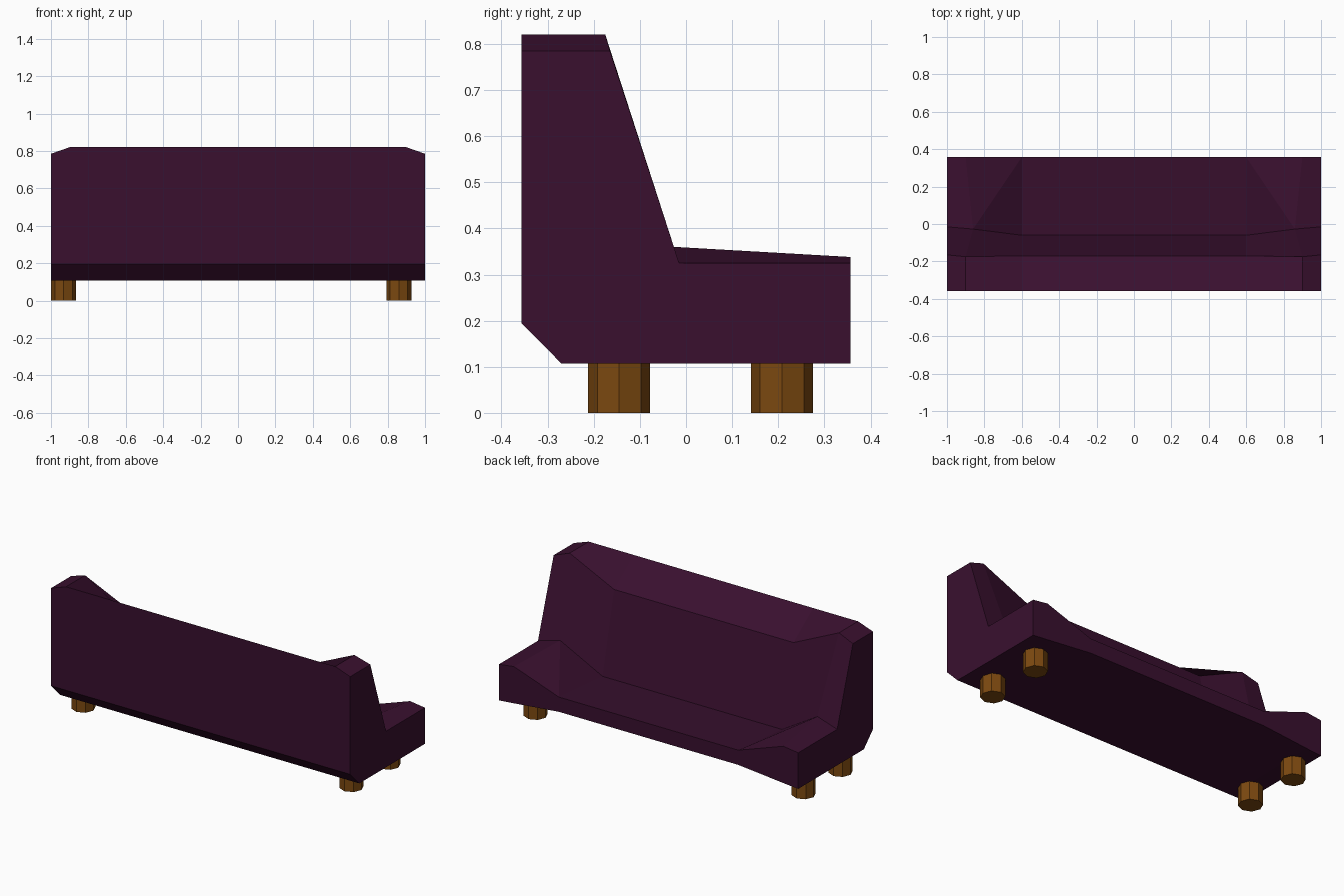
import bpy
import bmesh
from math import tau

if "Cube" in bpy.data.objects:
    bpy.data.objects.remove(bpy.data.objects["Cube"], do_unlink=True)


def make_material(name, color):
    mat = bpy.data.materials.new(name)
    mat.use_nodes = True
    mat.diffuse_color = color
    mat.node_tree.nodes["Principled BSDF"].inputs["Base Color"].default_value = color
    return mat


def finish(bm, name, mat):
    bmesh.ops.recalc_face_normals(bm, faces=bm.faces)
    mesh = bpy.data.meshes.new(name)
    bm.to_mesh(mesh)
    bm.free()
    mesh.materials.append(mat)
    obj = bpy.data.objects.new(name, mesh)
    bpy.context.collection.objects.link(obj)
    return obj


plum = make_material("plum fabric", (0.041, 0.005, 0.028, 1))
brown = make_material("brown wood", (0.2, 0.065, 0.005, 1))

# Half cross-sections, each running: lower back, top back, top front,
# seat rear, seat front, lower front, underside rear
outer = [(1, -.357, .195), (1, -.357, .785), (1, -.165, .785), (1, -.015, .325),
         (1, .357, .325), (1, .357, .107), (1, -.27, .107)]
arm = [(.9, -.357, .195), (.9, -.357, .82), (.9, -.175, .82), (.86, -.027, .36),
       (.9, .357, .338), (.9, .357, .116), (.9, -.27, .107)]
seat = [(.6, -.357, .195), (.6, -.357, .82), (.6, -.17, .683), (.6, -.06, .2),
        (.6, .357, .234), (.6, .357, .145), (.6, -.27, .107)]

# Upholstered body: the sections mirrored and bridged end to end
bm = bmesh.new()
rings = []
for side, sections in ((1, (outer, arm, seat)), (-1, (seat, arm, outer))):
    for section in sections:
        rings.append([bm.verts.new((side * x, y, z)) for x, y, z in section])
count = len(outer)
SEAT_REAR = 3
for i, (a, b) in enumerate(zip(rings, rings[1:])):
    for j in range(count):
        k = (j + 1) % count
        quad = [a[j], a[k], b[k], b[j]]
        if j == SEAT_REAR and i in (1, 3):
            # Fold the slope from the rear of the arm to the seat front
            if i == 1:
                bm.faces.new((a[j], a[k], b[k]))
                bm.faces.new((a[j], b[k], b[j]))
            else:
                bm.faces.new((b[j], a[j], a[k]))
                bm.faces.new((b[j], a[k], b[k]))
        else:
            bm.faces.new(quad)
bm.faces.new(rings[0])
bm.faces.new(rings[-1])
finish(bm, "sofa_body", plum)


# Octagonal legs
def add_leg(name, x, y, radius=0.067, height=0.11):
    bm = bmesh.new()
    bmesh.ops.create_cone(bm, cap_ends=True, segments=8, radius1=radius,
                          radius2=radius, depth=height)
    leg = finish(bm, name, brown)
    leg.location = (x, y, height / 2)


for side, x in (("left", 0.86), ("right", -0.932)):
    for end, y in (("front", -0.145), ("rear", 0.208)):
        add_leg(f"{end}_{side}_leg", x, y)
